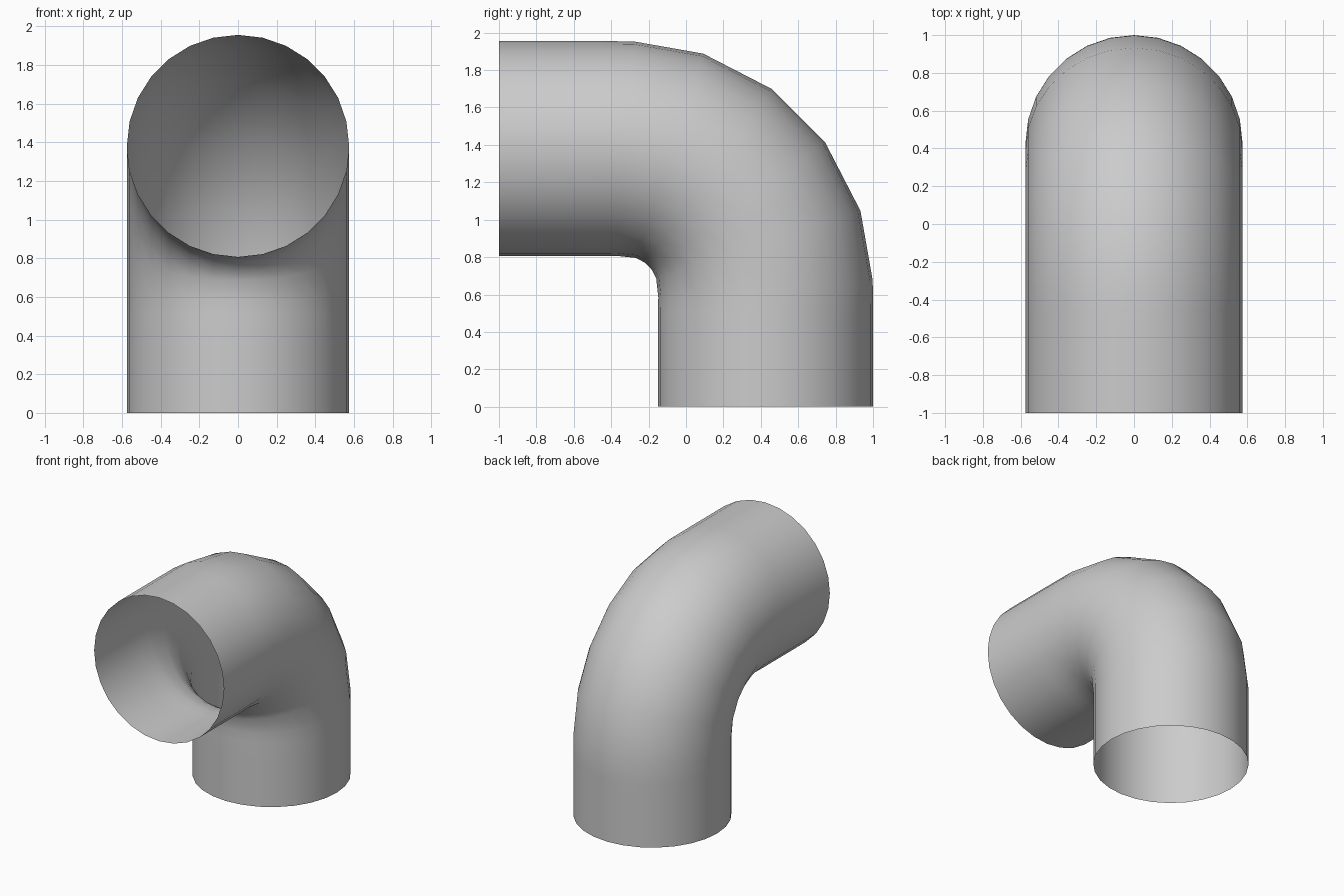
import bpy

if "Cube" in bpy.data.objects:
    bpy.data.objects.remove(bpy.data.objects["Cube"])

R = 0.575            # pipe radius
TOP = 1.38           # height of the horizontal axis
BACK = 0.425         # y of the vertical axis
BEND = 0.75          # bend radius of the centre line
H = BEND * 0.5523    # handle length for a quarter circle

# Centre line: (left handle, point, right handle) as (y, z)
z0, y1 = TOP - BEND, BACK - BEND
path = [
    ((BACK, -0.2), (BACK, 0), (BACK, 0.2)),
    ((BACK, z0 - 0.2), (BACK, z0), (BACK, z0 + H)),
    ((y1 + H, TOP), (y1, TOP), (y1 - 0.2, TOP)),
    ((-0.8, TOP), (-1, TOP), (-1.2, TOP)),
]

# Open elbow pipe swept along the centre line
curve = bpy.data.curves.new("elbow_pipe", 'CURVE')
curve.dimensions = '3D'
curve.resolution_u = 5
curve.fill_mode = 'FULL'
curve.bevel_depth = R
curve.bevel_resolution = 12
curve.use_fill_caps = False
spline = curve.splines.new('BEZIER')
spline.bezier_points.add(len(path) - 1)
spline.use_smooth = True
for bp, (left, co, right) in zip(spline.bezier_points, path):
    bp.handle_left_type = bp.handle_right_type = 'FREE'
    bp.co = (0, *co)
    bp.handle_left = (0, *left)
    bp.handle_right = (0, *right)

pipe = bpy.data.objects.new("elbow_pipe", curve)
bpy.context.collection.objects.link(pipe)
bpy.context.view_layer.objects.active = pipe
pipe.select_set(True)
bpy.ops.object.convert(target='MESH')
bpy.ops.object.shade_smooth()
